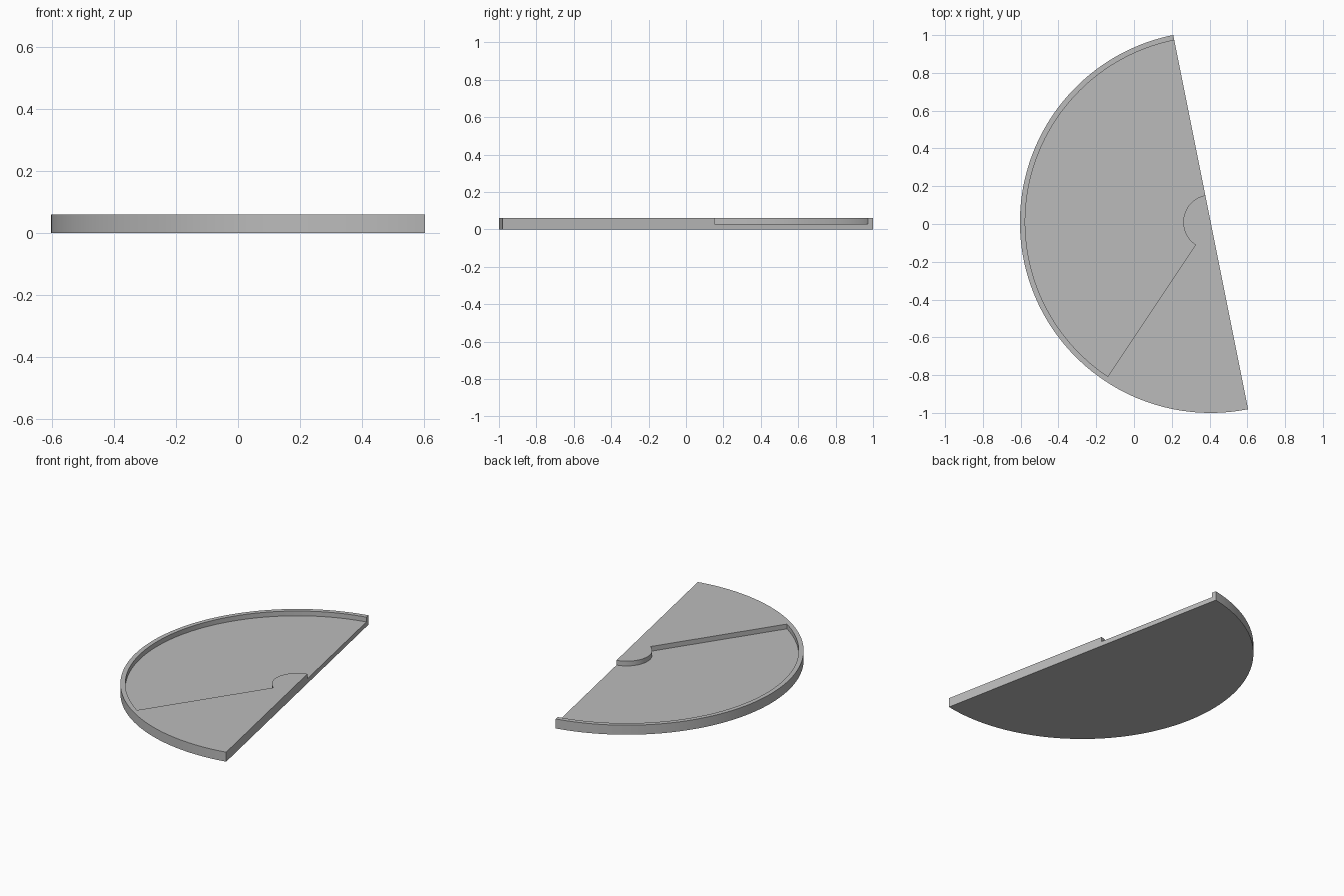
import bpy, bmesh, math
from mathutils import Vector

cube = bpy.data.objects.get("Cube")
if cube:
    bpy.data.objects.remove(cube, do_unlink=True)

# Main dimensions
CENTRE = Vector((0.406, 0.01, 0))
OUTER, POCKET, HUB = 1.01, 0.982, 0.145
HEIGHT, FLOOR = 0.06, 0.03
START = math.radians(101.3)
POCKET_END = START + math.radians(135)
END = START + math.pi

bm = bmesh.new()


def arc(radius, a, b, steps):
    """Row of vertices along an arc around the disc centre."""
    angles = [a + (b - a) * i / steps for i in range(steps + 1)]
    return [bm.verts.new(CENTRE + Vector((math.cos(t), math.sin(t), 0)) * radius)
            for t in angles]


def raise_faces(faces, dz, keep):
    """Extrude a flat region upward and return its new top faces."""
    out = bmesh.ops.extrude_face_region(bm, geom=faces, use_keep_orig=keep)["geom"]
    verts = [g for g in out if isinstance(g, bmesh.types.BMVert)]
    bmesh.ops.translate(bm, verts=verts, vec=(0, 0, dz))
    return [g for g in out if isinstance(g, bmesh.types.BMFace)]


# Plan: the pocket, and the rim, hub and solid wedge around it
outer = arc(OUTER, START, END, 128)
hub = arc(HUB, START, POCKET_END, 48)
inner = arc(POCKET, START, POCKET_END, 96)
raised = bm.faces.new(outer + hub + inner[::-1])
pocket = bm.faces.new(hub[::-1] + inner)

# Base slab, then the raised part on top of it
tops = raise_faces([raised, pocket], FLOOR, True)
wall_top = max(tops, key=lambda f: len(f.verts))
raise_faces([wall_top], HEIGHT - FLOOR, False)
bmesh.ops.recalc_face_normals(bm, faces=bm.faces[:])
bmesh.ops.dissolve_limit(bm, angle_limit=0.001, verts=bm.verts[:], edges=bm.edges[:])

mesh = bpy.data.meshes.new("half_disc_tray")
bm.to_mesh(mesh)
bm.free()
tray = bpy.data.objects.new("half_disc_tray", mesh)
bpy.context.collection.objects.link(tray)

# Plain grey material
grey = bpy.data.materials.new("plain_grey")
grey.use_nodes = True
colour = (0.5, 0.5, 0.5, 1)
grey.diffuse_color = colour
grey.node_tree.nodes["Principled BSDF"].inputs["Base Color"].default_value = colour
mesh.materials.append(grey)

# Smooth arcs with crisp edges
bpy.ops.object.select_all(action="DESELECT")
tray.select_set(True)
bpy.context.view_layer.objects.active = tray
bpy.ops.object.shade_smooth_by_angle(angle=math.radians(30))
